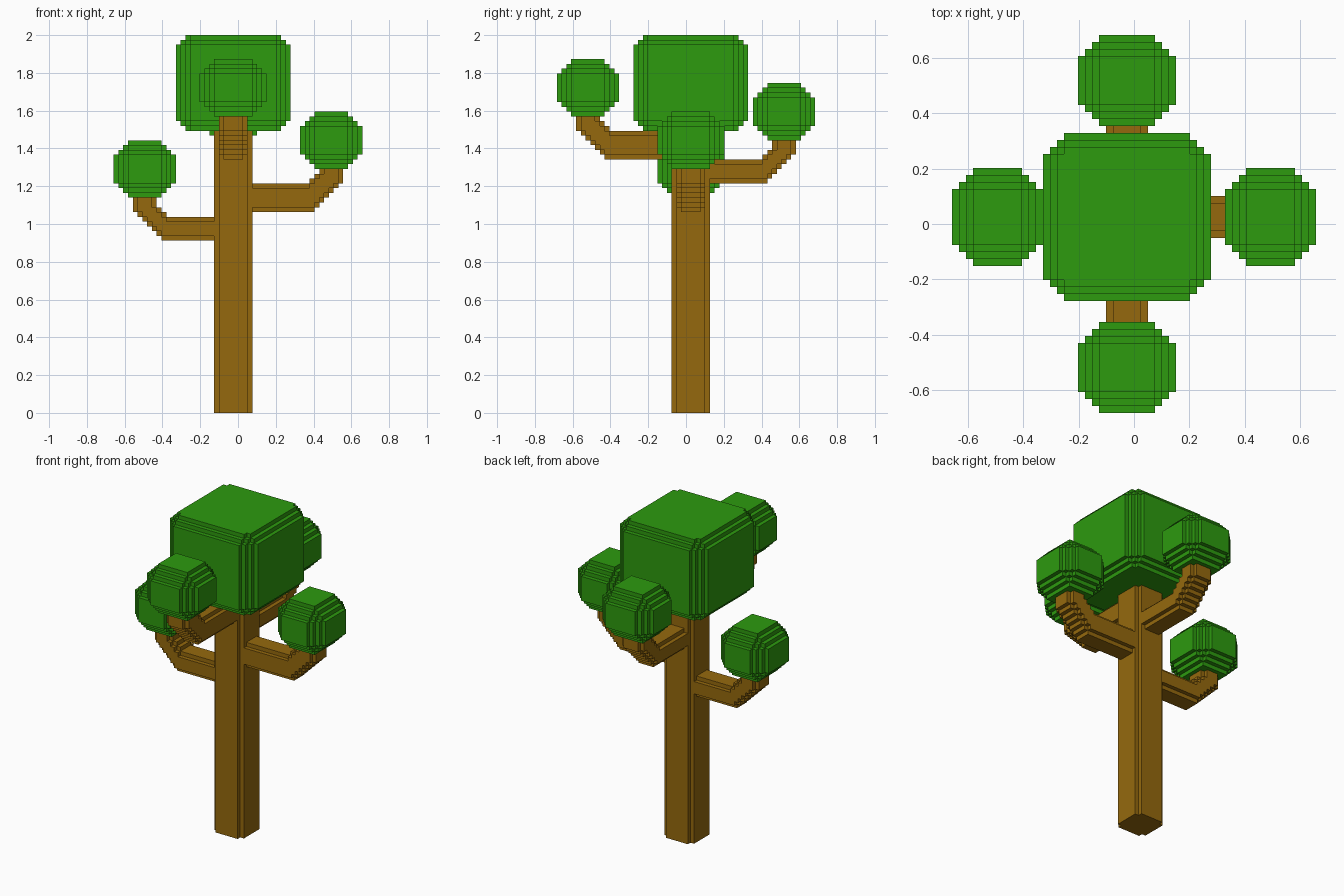
import bpy, bmesh, math
from mathutils import Vector
from itertools import product

cube = bpy.data.objects.get("Cube")
if cube:
    bpy.data.objects.remove(cube, do_unlink=True)

V = 2 / 79            # size of one block; all sizes below are in blocks
CX, CY = -1, 1        # trunk axis


def material(name, rgb):
    m = bpy.data.materials.new(name)
    m.use_nodes = True
    m.diffuse_color = (*rgb, 1)
    for n in m.node_tree.nodes:
        if n.type == 'BSDF_PRINCIPLED':
            n.inputs["Base Color"].default_value = (*rgb, 1)
            n.inputs["Roughness"].default_value = 0.9
    return m


LEAF = material("leaf green", (0.026, 0.325, 0.0045))
BARK = material("bark brown", (0.300, 0.141, 0.0040))


def block_shell(name, cells, mat):
    """Outer skin of a set of unit blocks, with flat areas merged."""
    bm = bmesh.new()
    verts = {}

    def vert(p):
        if p not in verts:
            verts[p] = bm.verts.new(Vector(p) * V)
        return verts[p]

    for cell in cells:
        for axis, side in product(range(3), (0, 1)):
            near = list(cell)
            near[axis] += 2 * side - 1
            if tuple(near) in cells:
                continue
            a, b = (axis + 1) % 3, (axis + 2) % 3
            loop = []
            for da, db in ((0, 0), (1, 0), (1, 1), (0, 1)):
                p = list(cell)
                p[axis] += side
                p[a] += da
                p[b] += db
                loop.append(vert(tuple(p)))
            bm.faces.new(loop if side else loop[::-1])
    bmesh.ops.dissolve_limit(bm, angle_limit=math.radians(1),
                             verts=bm.verts[:], edges=bm.edges[:])
    mesh = bpy.data.meshes.new(name)
    bm.to_mesh(mesh)
    bm.free()
    mesh.materials.append(mat)
    obj = bpy.data.objects.new(name, mesh)
    bpy.context.collection.objects.link(obj)
    return obj


def foliage(name, low, size, z_offset=0):
    """Box of leaves whose edges and corners are stepped off by three blocks."""
    cells = set()
    for c in product(*(range(s) for s in size)):
        depth = [min(c[i], size[i] - 1 - c[i]) for i in range(3)]
        depth[2] += z_offset
        if sum(min(d, 3) for d in depth) >= 6:
            cells.add(tuple(c[i] + low[i] for i in range(3)))
    block_shell(name, cells, LEAF)


def branch(name, axis, sign, start, shift, z0, thick):
    """Arm that runs outwards, then bends up; its long corners are notched."""
    def inside(u, w):
        if u > min(15 + w, 21) + shift:
            return False
        return w < thick or u >= min(15 + w - thick, 17) + shift

    cells = set()
    for u, w in product(range(start, 23 + shift), range(9)):
        if not inside(u, w):
            continue
        core = (inside(u + 1, w) and inside(u, w + 1) and w > 0
                and inside(u, w - 1) and inside(u - 1, w))
        half = 3 if core else 2
        along = u if sign > 0 else -u - 1
        for k in range(-half, half):
            cells.add((along, CY + k, z0 + w) if axis == 0
                      else (CX + k, along, z0 + w))
    block_shell(name, cells, BARK)


# Trunk with notched corners
trunk = {(CX + i, CY + j, k)
         for i, j, k in product(range(-4, 4), range(-4, 4), range(60))
         if not (i in (-4, 3) and j in (-4, 3))}
block_shell("trunk", trunk, BARK)

# Main crown
foliage("crown", (CX - 12, CY - 12, 59), (24, 24, 20), z_offset=1)

# Four branches, each topped by a leaf ball:
# side, axis, sign, start, shift, base height, thickness
for side, axis, sign, start, shift, z0, thick in (
        ("right", 0, -1, 5, 0, 36, 5),
        ("left", 0, 1, 3, 0, 42, 6),
        ("front", 1, -1, 3, 1, 53, 6),
        ("back", 1, 1, 5, 1, 48, 5)):
    branch(side + "_branch", axis, sign, start, shift, z0, thick)
    inner = 13 + shift
    along = inner if sign > 0 else -inner - 13
    if axis == 0:
        foliage(side + "_leaf_ball", (along, CY - 7, z0 + 9), (13, 14, 12))
    else:
        foliage(side + "_leaf_ball", (CX - 7, along, z0 + 9), (14, 13, 12))
